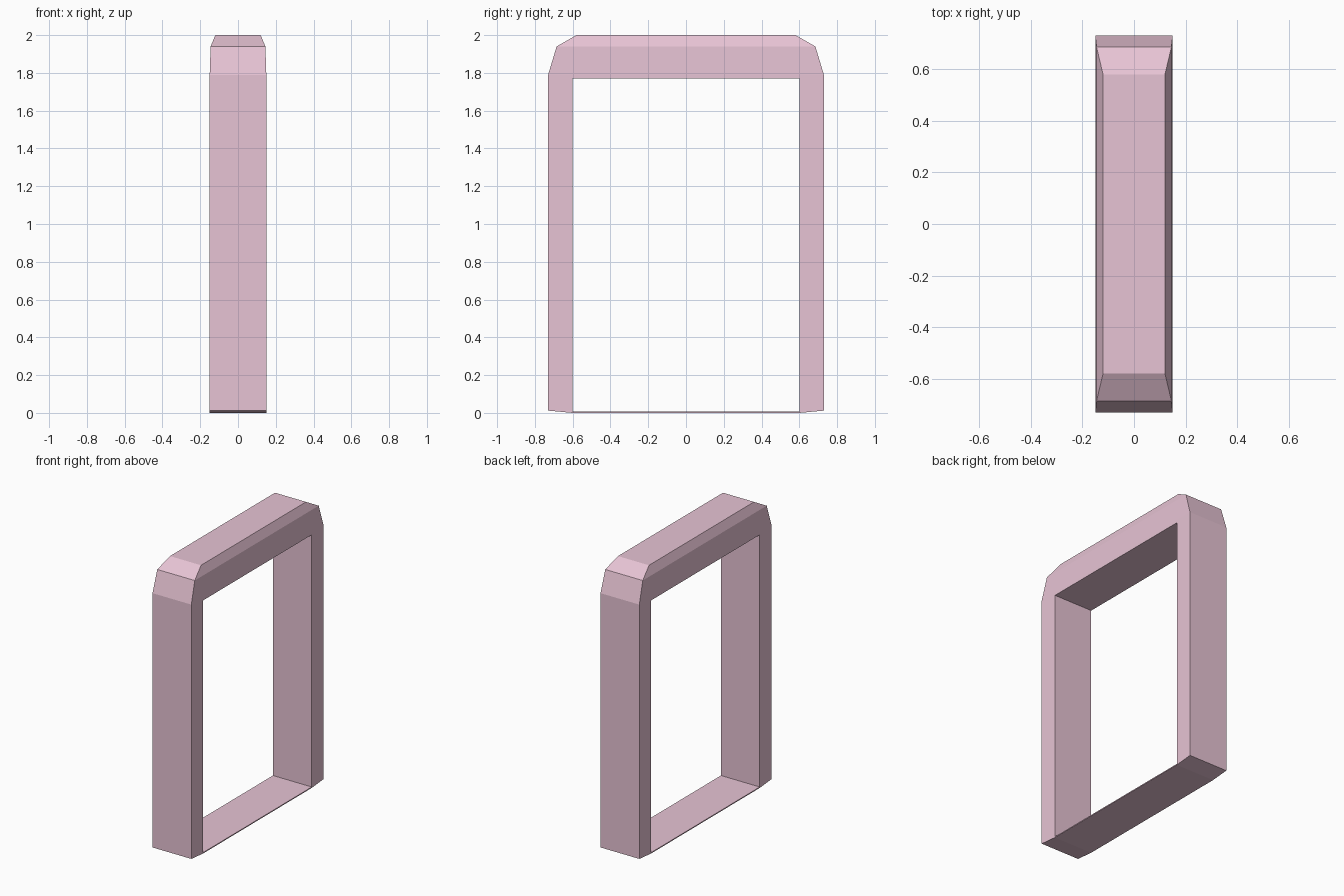
import bpy, bmesh

if "Cube" in bpy.data.objects:
    bpy.data.objects.remove(bpy.data.objects["Cube"])

# Outer body: stacked rectangular sections (half x, half y, z), narrowing at the top
SECTIONS = [(0.15, 0.73, 0.012), (0.15, 0.73, 1.79), (0.145, 0.685, 1.94), (0.12, 0.58, 2.0)]
CORNERS = [(-1, -1), (1, -1), (1, 1), (-1, 1)]
OPEN_Y, OPEN_BOTTOM, OPEN_TOP = 0.6, 0.007, 1.77

bm = bmesh.new()
rings = [[bm.verts.new((sx * hx, sy * hy, z)) for sx, sy in CORNERS] for hx, hy, z in SECTIONS]
# Sill underside, slightly lower than the outer feet edges
sill = [bm.verts.new((sx * 0.15, sy * OPEN_Y, 0)) for sx, sy in CORNERS]

for k in range(3):
    for i in range(4):
        j = (i + 1) % 4
        face = [rings[k][i], rings[k][j], rings[k + 1][j], rings[k + 1][i]]
        if k == 0 and i in (1, 3):  # broad sides include the sill edge
            face[1:1] = [sill[i], sill[j]]
        bm.faces.new(face)
bm.faces.new(rings[3])
bm.faces.new(sill)
bm.faces.new((rings[0][0], rings[0][1], sill[1], sill[0]))
bm.faces.new((rings[0][2], rings[0][3], sill[3], sill[2]))
bmesh.ops.recalc_face_normals(bm, faces=bm.faces)

mesh = bpy.data.meshes.new("door_frame")
bm.to_mesh(mesh)
bm.free()
frame = bpy.data.objects.new("door_frame", mesh)
bpy.context.collection.objects.link(frame)

pink = bpy.data.materials.new("pink")
pink.diffuse_color = (0.8, 0.55, 0.66, 1)
pink.use_nodes = True
pink.node_tree.nodes["Principled BSDF"].inputs["Base Color"].default_value = pink.diffuse_color
mesh.materials.append(pink)

# Rectangular opening cut straight through, leaving a thin sill
bpy.ops.mesh.primitive_cube_add(size=1, location=(0, 0, (OPEN_TOP + OPEN_BOTTOM) / 2))
cutter = bpy.context.object
cutter.name = "opening_cutter"
cutter.scale = (1, 2 * OPEN_Y, OPEN_TOP - OPEN_BOTTOM)
cutter.data.materials.append(pink)
cutter.hide_render = True
cut = frame.modifiers.new("opening", 'BOOLEAN')
cut.operation = 'DIFFERENCE'
cut.solver = 'EXACT'
cut.object = cutter

# Apply the cut and discard the helper
bpy.context.view_layer.objects.active = frame
bpy.ops.object.modifier_apply(modifier=cut.name)
bpy.data.objects.remove(cutter)
